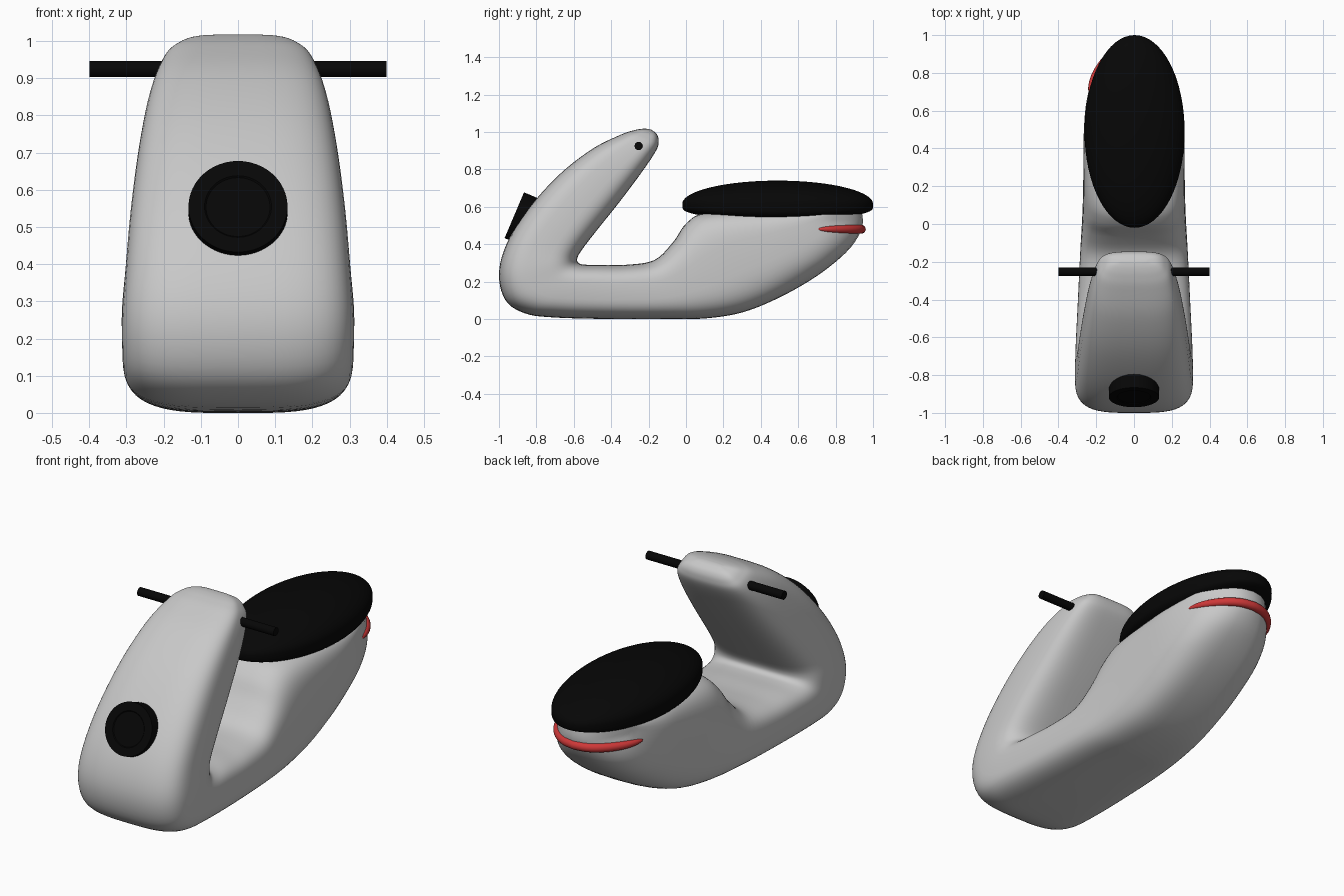
import bpy, bmesh, math
from mathutils import Vector, Matrix
from mathutils.bvhtree import BVHTree

if "Cube" in bpy.data.objects:
    bpy.data.objects.remove(bpy.data.objects["Cube"])


def material(name, rgb):
    m = bpy.data.materials.new(name)
    m.diffuse_color = (*rgb, 1)
    m.use_nodes = True
    m.node_tree.nodes["Principled BSDF"].inputs["Base Color"].default_value = m.diffuse_color
    return m


GREY = material("light grey paint", (0.58, 0.58, 0.58))
BLACK = material("black rubber", (0.002, 0.002, 0.002))
RED = material("red lens", (0.62, 0.04, 0.04))


def finish(bm, name, mat, angle=40):
    bmesh.ops.recalc_face_normals(bm, faces=bm.faces)
    me = bpy.data.meshes.new(name)
    bm.to_mesh(me)
    bm.free()
    ob = bpy.data.objects.new(name, me)
    bpy.context.collection.objects.link(ob)
    me.materials.append(mat)
    bpy.ops.object.select_all(action='DESELECT')
    ob.select_set(True)
    bpy.context.view_layer.objects.active = ob
    bpy.ops.object.shade_smooth_by_angle(angle=math.radians(angle))
    return ob


def spow(v, e):
    return math.copysign(abs(v) ** e, v)


def loft(bm, rings):
    """Skin closed rings of points and cap both ends."""
    vs = [[bm.verts.new(p) for p in r] for r in rings]
    n = len(vs[0])
    for a, b in zip(vs, vs[1:]):
        for k in range(n):
            bm.faces.new((a[k], a[(k + 1) % n], b[(k + 1) % n], b[k]))
    bm.faces.new(vs[0])
    bm.faces.new(vs[-1])


def catmull(pts, sub):
    out = []
    for i in range(len(pts) - 1):
        p0, p1, p2, p3 = (pts[min(max(i + d, 0), len(pts) - 1)] for d in (-1, 0, 1, 2))
        for s in range(sub):
            t = s / sub
            out.append([0.5 * (2 * b + (c - a) * t + (2 * a - 5 * b + 4 * c - d) * t * t
                               + (3 * b - a - 3 * c + d) * t ** 3)
                        for a, b, c, d in zip(p0, p1, p2, p3)])
    return out + [list(pts[-1])]


# Body stations: outer y, z; inner y, z; half width (shield top to tail)
STATIONS = [
    (-0.205, 1.017, -0.185, 1.012, 0.07),
    (-0.235, 1.017, -0.157, 0.99, 0.125), (-0.28, 1.009, -0.146, 0.953, 0.165),
    (-0.35, 0.985, -0.16, 0.90, 0.2), (-0.50, 0.91, -0.24, 0.78, 0.237),
    (-0.68, 0.77, -0.36, 0.62, 0.267), (-0.85, 0.58, -0.48, 0.47, 0.29),
    (-0.96, 0.40, -0.56, 0.365, 0.303), (-1.0, 0.24, -0.582, 0.32, 0.312),
    (-0.965, 0.10, -0.57, 0.297, 0.312), (-0.86, 0.03, -0.53, 0.29, 0.31),
    (-0.70, 0.008, -0.45, 0.29, 0.305), (-0.40, 0.0, -0.32, 0.29, 0.295),
    (-0.10, 0.0, -0.17, 0.315, 0.284), (0.10, 0.003, -0.07, 0.41, 0.275),
    (0.30, 0.035, 0.0, 0.51, 0.27), (0.50, 0.115, 0.10, 0.568, 0.268),
    (0.70, 0.23, 0.35, 0.59, 0.266), (0.85, 0.35, 0.60, 0.59, 0.265),
    (0.92, 0.44, 0.75, 0.59, 0.265), (0.945, 0.51, 0.82, 0.595, 0.265),
    (0.94, 0.575, 0.85, 0.60, 0.262)]


def section(oy, oz, iy, iz, w, n=56, e=0.57):
    ring = []
    for k in range(n):
        a = 2 * math.pi * k / n
        s = 0.5 + 0.5 * spow(math.cos(a), e)
        x = w * spow(math.sin(a), e)
        y, z = oy + (iy - oy) * s, oz + (iz - oz) * s
        if y > 0.45:  # round the tail in plan, squarer towards the bottom
            u, v = x / 0.27, (y - 0.45) / 0.495
            k2 = 0.25 + 0.25 * min(max((z - 0.3) / 0.22, 0), 1)
            x *= math.sqrt(max(0, 1 - k2 * v * v))
            y = 0.45 + 0.495 * v * math.sqrt(max(0, 1 - k2 * u * u))
        ring.append((x, y, max(z, 0)))
    return ring


bm = bmesh.new()
loft(bm, [section(*s) for s in catmull(STATIONS, 5)])
bvh = BVHTree.FromBMesh(bm)
finish(bm, "body", GREY, 60)

# Seat: domed top, boxier underside that sags in the middle
bm = bmesh.new()
bmesh.ops.create_uvsphere(bm, u_segments=64, v_segments=48, radius=1)
for v in bm.verts:
    x, y, z = v.co
    z = 0.125 * z if z > 0 else -(0.065 + 0.03 * (1 - y * y)) * abs(z) ** 0.4
    v.co = (0.265 * x + 0.003, 0.49 + 0.51 * y, 0.615 + z)
finish(bm, "seat", BLACK, 80)

# Tail light: tapered strip hugging the tail
centre = Vector((0, 0.55, 0.48))
rings = []
for i in range(49):
    t = -math.cos(math.pi * (0.02 + 0.96 * i / 48))
    a = math.radians(57) * t
    d = Vector((math.sin(a), math.cos(a), 0))
    hit = bvh.ray_cast(centre + d * 2, -d)[0] or centre + d * 0.38
    r = 0.023 * math.sqrt(1 - abs(t) ** 3)
    rings.append([hit + d * r * math.cos(b) + Vector((-0.004, 0, r * math.sin(b)))
                  for b in (2 * math.pi * k / 16 for k in range(16))])
bm = bmesh.new()
loft(bm, rings)
finish(bm, "tail_light", RED, 60)

# Handlebar grips, one per side
for side, name in ((-1, "left_grip"), (1, "right_grip")):
    bm = bmesh.new()
    bmesh.ops.create_cone(bm, cap_ends=True, segments=32, radius1=0.022, radius2=0.022, depth=0.28,
                          matrix=Matrix.Translation((side * 0.26, -0.253, 0.925))
                          @ Matrix.Rotation(math.pi / 2, 4, 'Y'))
    finish(bm, name, BLACK)

# Headlight: tilted drum with a shallow recessed lens
bm = bmesh.new()
bmesh.ops.create_cone(bm, cap_ends=True, segments=64, radius1=0.133, radius2=0.133, depth=0.16)
front = max(bm.faces, key=lambda f: f.calc_center_median().z)
bmesh.ops.inset_region(bm, faces=[front], thickness=0.043)
bmesh.ops.inset_region(bm, faces=[front], thickness=0.004, depth=-0.004)
axis = Vector((0, -math.cos(math.radians(23)), math.sin(math.radians(23))))
rot = axis.to_track_quat('Z', 'Y').to_matrix().to_4x4()
bm.transform(Matrix.Translation(Vector((0, -0.918, 0.555)) - axis * 0.08) @ rot)
finish(bm, "headlight", BLACK, 30)
